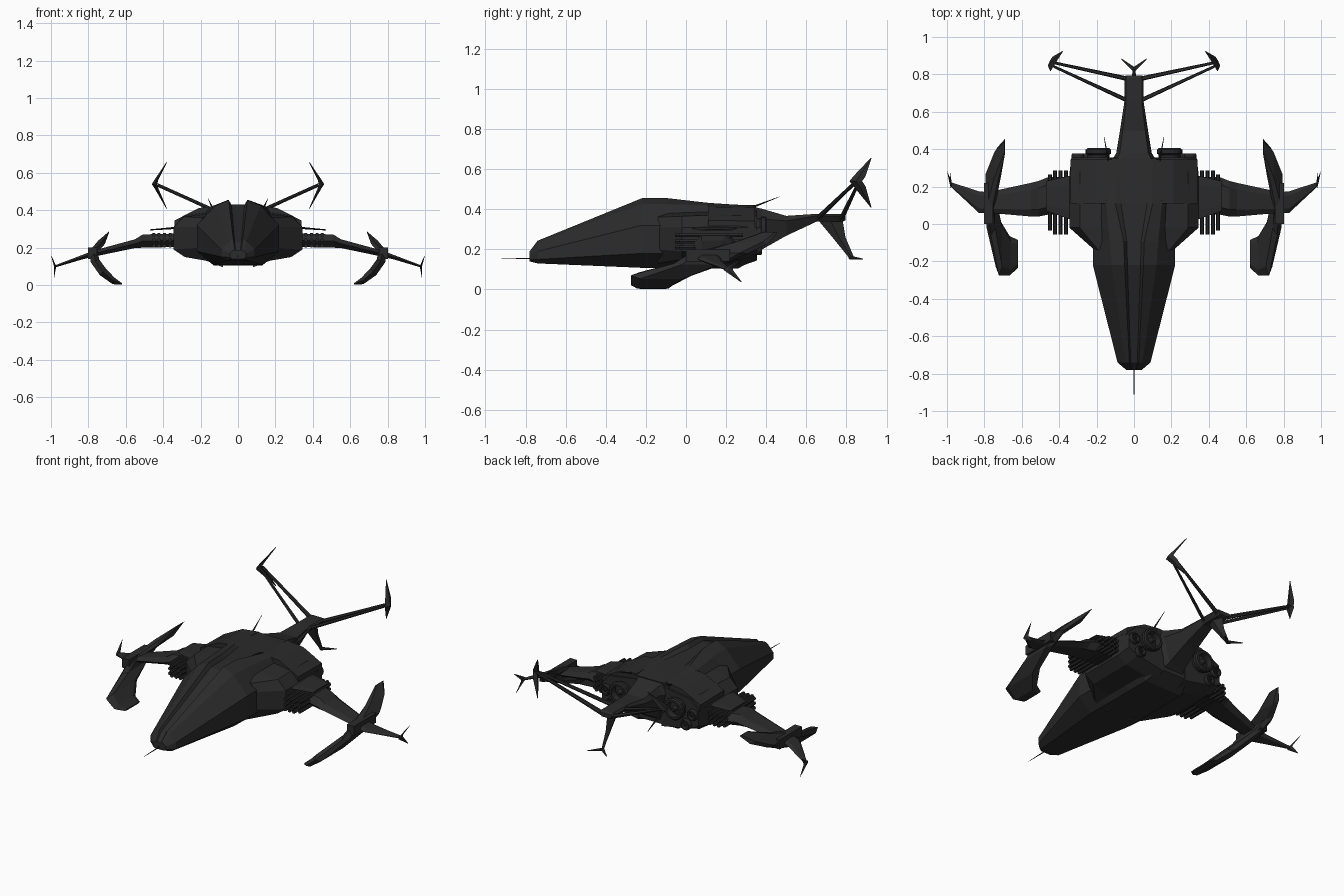
import bpy, bmesh, math
from mathutils import Vector

if "Cube" in bpy.data.objects:
    bpy.data.objects.remove(bpy.data.objects["Cube"])


def material(name, v):
    m = bpy.data.materials.new(name)
    m.diffuse_color = (v, v, v, 1)
    m.use_nodes = True
    m.node_tree.nodes["Principled BSDF"].inputs["Base Color"].default_value = m.diffuse_color
    return m


HULL = material("charcoal hull", 0.024)
DARK = material("dark metal", 0.020)


def finish(name, bm, mat, mirror):
    bmesh.ops.remove_doubles(bm, verts=bm.verts, dist=0.0002)
    bmesh.ops.recalc_face_normals(bm, faces=bm.faces)
    me = bpy.data.meshes.new(name)
    bm.to_mesh(me)
    bm.free()
    me.materials.append(mat)
    ob = bpy.data.objects.new(name, me)
    bpy.context.collection.objects.link(ob)
    if mirror:
        mod = ob.modifiers.new("mirror", "MIRROR")
        mod.use_mirror_merge = False
    return ob


def loft(name, rings, mat=HULL, mirror=True):
    """Skin a row of equal-length point rings and cap both ends."""
    bm = bmesh.new()
    vs = [[bm.verts.new(p) for p in r] for r in rings]
    n = len(rings[0])
    for a, b in zip(vs, vs[1:]):
        for i in range(n):
            j = (i + 1) % n
            bm.faces.new((a[i], a[j], b[j], b[i]))
    bm.faces.new(vs[0])
    bm.faces.new(vs[-1])
    return finish(name, bm, mat, mirror)


def rod(name, p, q, r0, r1, sides=6, mat=HULL, mirror=True):
    p, q = Vector(p), Vector(q)
    rot = (q - p).to_track_quat('Z', 'Y')
    rings = [[c + rot @ Vector((r * math.cos(a), r * math.sin(a), 0))
              for a in [2 * math.pi * i / sides for i in range(sides)]]
             for c, r in ((p, r0), (q, r1))]
    return loft(name, rings, mat, mirror)


def box(name, x0, x1, y0, y1, z0, z1, mat=HULL, mirror=True):
    return loft(name, [[(x0, y, z0), (x1, y, z0), (x1, y, z1), (x0, y, z1)] for y in (y0, y1)], mat, mirror)


def spar(name, rows, mat=HULL):
    """Wing-like part running along x; rows are x, y0, y1, z0, z1."""
    rings = []
    for x, y0, y1, z0, z1 in rows:
        d, zm = (y1 - y0) * 0.2, (z0 + z1) / 2
        rings.append([(x, y0, zm), (x, y0 + d, z1), (x, y1 - d, z1),
                      (x, y1, zm), (x, y1 - d, z0), (x, y0 + d, z0)])
    return loft(name, rings, mat)


def chevron(name, rows):
    """Upright fin; rows are x, y0, y1, z, half thickness."""
    return loft(name, [[(x, y0, z), (x + t, (y0 + y1) / 2, z), (x, y1, z),
                        (x - t, (y0 + y1) / 2, z)] for x, y0, y1, z, t in rows])


# Fuselage with a sunken strip along its spine
rings = []
for y, c, zt, zg, s, zs, w, zh, zl, b, zb in (
        (-.78, .018, .19, .185, .032, .18, .042, .17, .148, .03, .14),
        (-.74, .025, .243, .228, .045, .236, .088, .19, .15, .06, .13),
        (-.22, .05, .455, .43, .12, .425, .22, .32, .18, .13, .108),
        (-.09, .055, .455, .43, .13, .425, .22, .32, .18, .13, .105),
        (.11, .10, .432, .425, .15, .42, .22, .32, .18, .13, .105),
        (.26, .10, .422, .42, .13, .415, .20, .32, .18, .13, .105),
        (.35, .10, .416, .414, .12, .41, .16, .32, .20, .10, .155)):
    half = [(c * .7, zg), (c, zt), (s, zs), (w, zh), (w, zl), (b, zb)]
    rings.append([(x, y, z) for x, z in half] + [(-x, y, z) for x, z in reversed(half)])
loft("fuselage", rings, mirror=False)
rod("nose_probe", (0, -.77, .155), (0, -.93, .152), .004, .001, mirror=False)

# Side nacelles and the blocks on top of them
rings = []
for y, w, x1, zt, zh, zl, x2, zb in (
        (-.14, .21, .19, .36, .31, .20, .17, .13),
        (-.02, .345, .29, .365, .31, .19, .285, .15),
        (.10, .345, .29, .37, .31, .19, .285, .15),
        (.27, .345, .29, .37, .31, .19, .285, .15),
        (.355, .335, .28, .365, .31, .21, .27, .18)):
    rings.append([(.08, y, zt + .03), (x1, y, zt), (w, y, zh), (w, y, zl), (x2, y, zb), (.08, y, zb - .035)])
loft("nacelle", rings)
loft("nacelle_block", [[(.10, y, .425 - d), (.21, y, .412 - d), (.34, y, .345 - d),
                        (.34, y, .30), (.10, y, .30)] for y, d in ((.11, 0), (.345, .004))])

# Engine nozzles: a stepped ring with a hollow end
for name, x, z, r, y1 in (("main_nozzle", .19, .295, .068, .405),
                          ("upper_small_nozzle", .30, .275, .034, .378),
                          ("lower_small_nozzle", .255, .205, .034, .378)):
    prof = [(r * .85, .33), (r * .85, y1 - .035), (r, y1 - .028), (r, y1 - .008),
            (r * .88, y1), (r * .68, y1), (r * .6, y1 - .035), (r * .25, y1 - .03), (r * .15, y1)]
    loft(name, [[(x + q * math.cos(i * math.pi / 8), y, z + q * math.sin(i * math.pi / 8))
                 for i in range(16)] for q, y in prof], DARK)
rod("rear_antenna", (.135, .33, .41), (.16, .465, .462), .006, .001)

# Tail boom
rings = []
for y, w, zt, zb in ((.32, .13, .416, .16), (.38, .095, .402, .20), (.50, .075, .367, .268),
                     (.65, .052, .377, .338), (.78, .052, .377, .338), (.795, .045, .37, .345)):
    h = zt - zb
    rings.append([(-w * .8, y, zt), (w * .8, y, zt), (w, y, zt - h * .25),
                  (w * .6, y, zb), (-w * .6, y, zb), (-w, y, zt - h * .25)])
loft("tail_boom", rings, mirror=False)

# Tail struts, end fins and the forked lower fin
spar("front_tail_strut", [(.04, .65, .675, .35, .37), (.43, .835, .85, .525, .54)])
spar("rear_tail_strut", [(.04, .765, .79, .345, .37), (.43, .855, .87, .53, .545)])
chevron("tail_fin", [(.382, .920, .925, .655, .002), (.435, .835, .895, .565, .010),
                     (.447, .815, .878, .54, .014), (.435, .835, .895, .515, .010),
                     (.382, .920, .925, .41, .002)])
loft("lower_fin", [[(0, y0, z), (t, (y0 + y1) / 2, z), (0, y1, z), (-t, (y0 + y1) / 2, z)]
                   for y0, y1, z, t in ((.655, .78, .35, .025), (.73, .795, .26, .012),
                                        (.815, .84, .155, .008))], mirror=False)
spar("lower_fin_fork", [(0, .81, .84, .15, .165), (.066, .877, .884, .15, .154)])

# Cooling rods between nacelle and wing
for i, x in enumerate((.363, .393, .423, .450)):
    for z in (.21, .24, .27):
        d = .02 if i == 3 else 0
        rod("cooling_rod", (x, -.055 + d, z), (x, .285 - d, z), .011, .011, 6, DARK)
spar("rod_cover", [(.33, .02, .26, .30, .312), (.47, .07, .23, .292, .298)])

# Wing, hub and wing tip fin
spar("wing", [(.33, .05, .25, .205, .275), (.46, .05, .25, .20, .272), (.51, .04, .23, .20, .27),
              (.55, .04, .22, .198, .245), (.78, .06, .17, .15, .182), (.83, .06, .175, .138, .162),
              (.975, .195, .222, .095, .107)])
box("wing_hub", .755, .803, 0, .22, .14, .20)
chevron("wing_tip_fin", [(.998, .278, .282, .155, .001), (.979, .19, .235, .105, .006),
                         (.979, .19, .235, .095, .006), (.984, .272, .278, .038, .001)])

# Curved blade on each wing: low at the front, high at the back
rings = []
for x, z, y0, y1, t in ((.62, .006, -.235, -.085, .004), (.665, .022, -.275, -.065, .018),
                        (.722, .07, -.275, .03, .024), (.765, .13, -.06, .20, .024),
                        (.772, .18, .02, .31, .022), (.73, .228, .22, .41, .02),
                        (.69, .284, .375, .455, .002)):
    n = Vector((x - .62, 0, z - .17)).normalized() * t
    d = (y1 - y0) * .15
    p = lambda y, k: Vector((x, y, z)) + n * k
    rings.append([p(y0, 0), p(y0 + d, 1), p(y1 - d, 1), p(y1, 0), p(y1 - d, -1), p(y0 + d, -1)])
loft("wing_blade", rings)
